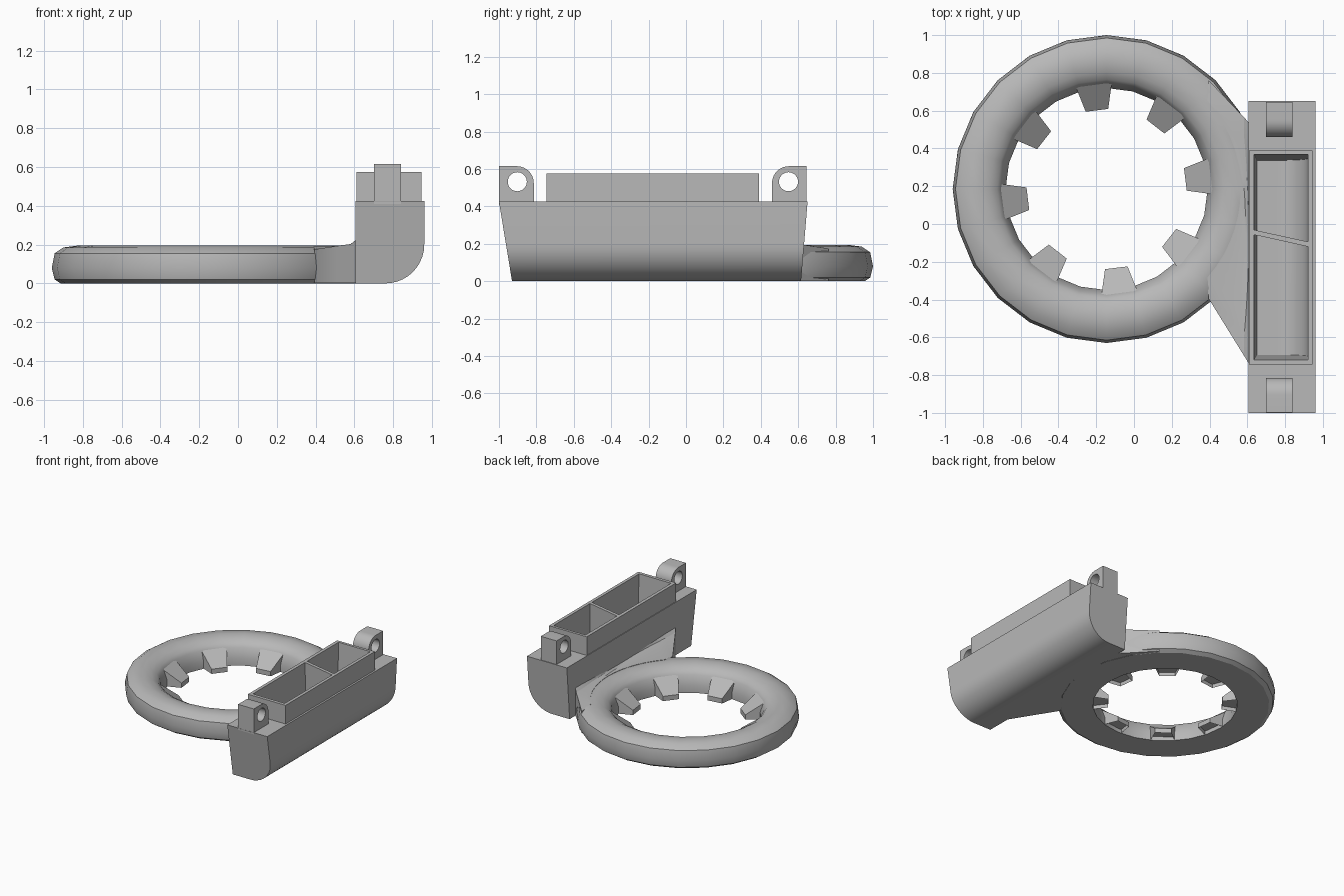
import bpy, bmesh, math
from mathutils import Vector

cube = bpy.data.objects.get("Cube")
if cube:
    bpy.data.objects.remove(cube, do_unlink=True)

GREY = (0.48, 0.48, 0.48, 1)
grey = bpy.data.materials.new("plain grey")
grey.use_nodes = True
grey.diffuse_color = GREY
grey.node_tree.nodes["Principled BSDF"].inputs["Base Color"].default_value = GREY

CX, CY = -0.145, 0.185   # ring centre
WALL = 0.605             # inner face of the housing
DECK = 0.425             # top of the housing


def finish(name, bm):
    bmesh.ops.recalc_face_normals(bm, faces=bm.faces)
    mesh = bpy.data.meshes.new(name)
    bm.to_mesh(mesh)
    bm.free()
    mesh.materials.append(grey)
    ob = bpy.data.objects.new(name, mesh)
    bpy.context.collection.objects.link(ob)
    return ob


def prism(name, points, place):
    """Loft a closed profile between two ends; place(a, b, end) gives positions."""
    bm = bmesh.new()
    ends = [[bm.verts.new(place(a, b, e)) for a, b in points] for e in (0, 1)]
    n = len(points)
    for i in range(n):
        j = (i + 1) % n
        bm.faces.new((ends[0][i], ends[0][j], ends[1][j], ends[1][i]))
    for loop in ends:
        bm.faces.new(loop)
    return finish(name, bm)


def boolean(ob, tool, operation):
    mod = ob.modifiers.new("join", 'BOOLEAN')
    mod.operation = operation
    mod.solver = 'EXACT'
    mod.object = tool
    bpy.context.view_layer.objects.active = ob
    bpy.ops.object.modifier_apply(modifier=mod.name)
    bpy.data.objects.remove(tool, do_unlink=True)


def smooth(ob):
    bpy.ops.object.select_all(action='DESELECT')
    ob.select_set(True)
    bpy.context.view_layer.objects.active = ob
    bpy.ops.object.shade_smooth_by_angle(angle=math.radians(30))


def arc(cx, cz, r, a0, a1, n=10):
    angles = [math.radians(a0 + (a1 - a0) * i / n) for i in range(n + 1)]
    return [(cx + r * math.cos(a), cz + r * math.sin(a)) for a in angles]


def polar(r, angle, z, side=0):
    """Point at a radius and angle round the ring, shifted sideways."""
    c, s = math.cos(angle), math.sin(angle)
    return Vector((CX + r * c - side * s, CY + r * s + side * c, z))


# Ring: rounded section swept round 24 sides, trimmed inside the housing wall
section = [(0.77, 0), (0.80, 0.02), (0.815, 0.08), (0.80, 0.155), (0.755, 0.185),
           (0.68, 0.195), (0.62, 0.182), (0.58, 0.16), (0.56, 0.135),
           (0.535, 0.06), (0.535, 0)]
bm = bmesh.new()
SIDES = 24
loops = []
for i in range(SIDES):
    loop = []
    for r, z in section:
        p = polar(r, math.tau * i / SIDES, z)
        p.x = min(p.x, WALL + 0.015)
        loop.append(bm.verts.new(p))
    loops.append(loop)
for i in range(SIDES):
    a, b = loops[i], loops[(i + 1) % SIDES]
    for k in range(len(section)):
        m = (k + 1) % len(section)
        bm.faces.new((a[k], a[m], b[m], b[k]))
smooth(finish("ring", bm))

# Teeth: eight tapered wedges sloping into the hole, hollowed underneath
for i in range(8):
    angle = math.radians(7 + 45 * i)
    bm = bmesh.new()
    corners = [(0.57, -0.1), (0.42, -0.06), (0.42, 0.06), (0.57, 0.1)]
    low = [bm.verts.new(polar(r, angle, 0.002, s)) for r, s in corners]
    high = [bm.verts.new(polar(r, angle, 0.145 if r > 0.5 else 0.04, s))
            for r, s in corners]
    base = bm.faces.new(low)
    bm.faces.new(high)
    for k in range(4):
        m = (k + 1) % 4
        bm.faces.new((low[k], low[m], high[m], high[k]))
    bmesh.ops.inset_region(bm, faces=[base], thickness=0.022)
    for v in base.verts:
        v.co.z += 0.03
    finish("tooth_%d" % (i + 1), bm)

# Web: fans out from the ring to the housing, rising into a small fillet
bm = bmesh.new()
rows = []
N = 16
for i in range(N + 1):
    t = i / N
    angle = math.radians(-47 + 94 * t)
    edge = i in (0, N)
    start = polar(0.79 if edge else 0.71, angle, 0.175 if edge else 0.193)
    stop = Vector((WALL + 0.01, -0.75 + 1.28 * t, 0.23))
    row = []
    for f, z in ((0, start.z), (0.5, 0.192), (0.85, 0.203), (1, 0.23)):
        p = start.lerp(stop, f)
        row.append(bm.verts.new((p.x, p.y, z)))
    under = [bm.verts.new((v.co.x, v.co.y, 0.001)) for v in row]
    rows.append(row + under[::-1])
for a, b in zip(rows, rows[1:]):
    for k in range(len(a)):
        m = (k + 1) % len(a)
        bm.faces.new((a[k], a[m], b[m], b[k]))
bm.faces.new(rows[0])
bm.faces.new(rows[-1])
smooth(finish("web", bm))


# Housing: long body with one rounded lower edge and leaning ends
def body_place(x, z, end):
    lean = z / DECK
    return (x, 0.615 + 0.035 * lean if end else -0.93 - 0.07 * lean, z)


body = [(WALL, DECK), (WALL, 0)] + arc(0.76, 0.2, 0.2, -90, 0) + [(0.96, DECK)]
housing = prism("housing", body, body_place)

# Raised collar round the opening
collar = prism("collar", [(0.61, 0.3), (0.945, 0.3), (0.945, 0.575), (0.61, 0.575)],
               lambda x, z, end: (x, 0.39 if end else -0.745, z))
boolean(housing, collar, 'UNION')


# Two pockets with a slanted divider between them
def divider(x, offset):
    return -0.045 - 0.22 * (x - 0.64) + offset


def front_pocket(x, z, end):
    return (x, divider(x, -0.013) if end else -0.72 + 0.05 * (0.6 - z), z)


def back_pocket(x, z, end):
    return (x, 0.37 - 0.06 * (0.6 - z) if end else divider(x, 0.013), z)


hollow = [(0.635, 0.62), (0.65, 0.05)] + arc(0.76, 0.21, 0.16, -90, 0) + [(0.92, 0.62)]
for place in (front_pocket, back_pocket):
    boolean(housing, prism("pocket", hollow, place), 'DIFFERENCE')
smooth(housing)


# Hinge lugs: block with one rounded top corner and a cross hole
def lug(name, outer, inward):
    outline = [(0, 0.41), (0.185, 0.41)] + arc(0.095, 0.525, 0.09, 0, 90) + [(0, 0.615)]
    ob = prism(name, outline, lambda d, z, end:
               (0.84 if end else 0.70, outer + inward * d, z))
    hole = prism("hole", arc(0.097, 0.532, 0.051, 0, 345, 23), lambda d, z, end:
                 (0.9 if end else 0.64, outer + inward * d, z))
    boolean(ob, hole, 'DIFFERENCE')
    smooth(ob)


lug("front_lug", -0.999, 1)
lug("back_lug", 0.645, -1)
